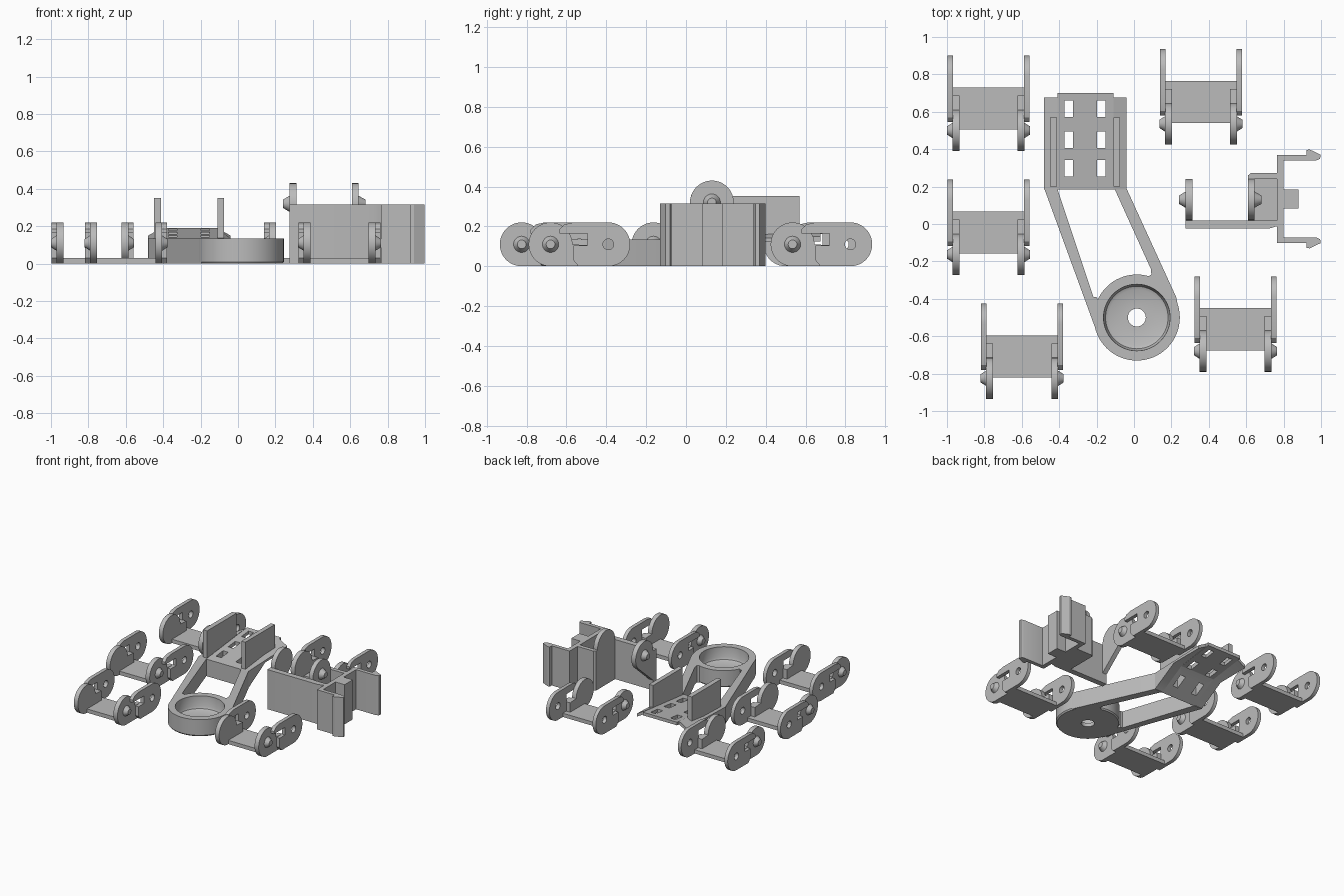
import bpy, bmesh, math
from mathutils import Matrix

if "Cube" in bpy.data.objects:
    bpy.data.objects.remove(bpy.data.objects["Cube"])

grey = bpy.data.materials.new("plain_grey")
grey.diffuse_color = (0.5, 0.5, 0.5, 1)
grey.use_nodes = True
grey.node_tree.nodes["Principled BSDF"].inputs["Base Color"].default_value = grey.diffuse_color

# depth axis -> matrix taking (p, q, depth) to world
AXES = {'X': Matrix(((0, 0, 1, 0), (1, 0, 0, 0), (0, 1, 0, 0), (0, 0, 0, 1))),
        'Z': Matrix.Identity(4)}


def add(name, mesh, loc=(0, 0, 0)):
    ob = bpy.data.objects.new(name, mesh)
    ob.location = loc
    bpy.context.collection.objects.link(ob)
    return ob


def finish(bm, name):
    bmesh.ops.remove_doubles(bm, verts=bm.verts, dist=1e-5)
    bmesh.ops.recalc_face_normals(bm, faces=bm.faces)
    me = bpy.data.meshes.new(name)
    bm.to_mesh(me)
    bm.free()
    me.materials.append(grey)
    me.shade_smooth()
    me.set_sharp_from_angle(angle=math.radians(30))
    return me


def sheet(name, loops, a, b, axis='Z'):
    """Flat outline (first loop) with holes (other loops), from depth a to b."""
    cu = bpy.data.curves.new(name, 'CURVE')
    cu.dimensions, cu.fill_mode, cu.extrude = '2D', 'BOTH', abs(b - a) / 2
    for pts in loops:
        sp = cu.splines.new('POLY')
        sp.points.add(len(pts) - 1)
        for point, (p, q) in zip(sp.points, pts):
            point.co = (p, q, 0, 1)
        sp.use_cyclic_u = True
    ob = add(name, cu)
    dg = bpy.context.evaluated_depsgraph_get()
    me = bpy.data.meshes.new_from_object(ob.evaluated_get(dg))
    bm = bmesh.new()
    bm.from_mesh(me)
    bpy.data.objects.remove(ob)
    bpy.data.curves.remove(cu)
    bpy.data.meshes.remove(me)
    bm.transform(AXES[axis] @ Matrix.Translation((0, 0, (a + b) / 2)))
    return finish(bm, name)


def lathe(name, profile, n=48):
    """Closed (r, z) profile spun about z."""
    bm = bmesh.new()
    rings = [[bm.verts.new((r * math.cos(t), r * math.sin(t), z)) for r, z in profile]
             for t in (2 * math.pi * i / n for i in range(n))]
    m = len(profile)
    for i in range(n):
        s, t = rings[i], rings[(i + 1) % n]
        for j in range(m):
            k = (j + 1) % m
            bm.faces.new((s[j], t[j], t[k], s[k]))
    return finish(bm, name)


def arc(cx, cy, r, a0, a1, n=24):
    return [(cx + r * math.cos(math.radians(a0 + (a1 - a0) * i / n)),
             cy + r * math.sin(math.radians(a0 + (a1 - a0) * i / n))) for i in range(n + 1)]


def circle(cx, cy, r, n=24):
    return arc(cx, cy, r, 0, 360, n)[:-1]


def rect(x0, x1, y0, y1):
    return [(x0, y0), (x1, y0), (x1, y1), (x0, y1)]


def pin(name, x0, x1, y, z):
    """Tapered pin pointing along x."""
    bm = bmesh.new()
    bmesh.ops.create_cone(bm, cap_ends=True, segments=24, radius1=0.044, radius2=0.022,
                          depth=abs(x1 - x0))
    turn = Matrix.Rotation(math.copysign(math.pi / 2, x1 - x0), 4, 'Y')
    bm.transform(Matrix.Translation(((x0 + x1) / 2, y, z)) @ turn)
    return finish(bm, name)


# Chain links: one set of meshes, placed five times
outer = [(0.045, 0.165), (0.045, 0.185), (0.07, 0.21), (0.115, 0.22)] + \
    arc(0.29, 0.11, 0.11, 90, -90) + \
    [(0.14, 0.0), (0.115, 0.03), (0.115, 0.105), (0.185, 0.105), (0.185, 0.165)]
inner = arc(0, 0.11, 0.11, 0, 270, 36) + [(0.187, 0.0), (0.187, 0.105)]
link_parts = [
    sheet("link_floor", [rect(-0.17, 0.17, 0.005, 0.21)], 0, 0.03),
    sheet("link_crossbar", [rect(-0.2, 0.2, 0.187, 0.23)], 0, 0.03)]
for s, side in ((-1, "left"), (1, "right")):
    link_parts += [
        sheet(f"link_outer_plate_{side}", [outer, circle(0.29, 0.11, 0.027)],
              s * 0.19, s * 0.219, 'X'),
        sheet(f"link_inner_plate_{side}", [inner], s * 0.156, s * 0.192, 'X'),
        pin(f"link_pin_{side}", s * 0.187, s * 0.222, 0, 0.11)]
for i, (x, y) in enumerate([(-0.778, 0.5), (-0.778, -0.163), (-0.598, -0.825),
                            (0.358, 0.535), (0.543, -0.68)]):
    for me in link_parts:
        add(f"{me.name}_{i + 1}", me, (x, y, 0))

# Arm: cup ring with a centre hole
add("cup", lathe("cup", [(0.048, 0), (0.222, 0), (0.23, 0.01), (0.23, 0.135), (0.178, 0.135),
                         (0.175, 0.055), (0.167, 0.038), (0.15, 0.03), (0.048, 0.03)], 64),
    (0.015, -0.5, 0))
# Two struts from cup to platform
add("left_strut", sheet("left_strut", [[(-0.48, 0.19), (-0.195, -0.59), (-0.185, -0.425),
                                        (-0.2, -0.39), (-0.217, -0.39), (-0.41, 0.19)]], 0, 0.135))
add("right_strut", sheet("right_strut", [[(-0.105, 0.19), (0.09, -0.24), (0.093, -0.27),
                                          (0.07, -0.285), (0.16, -0.33), (0.232, -0.42),
                                          (0.225, -0.39), (-0.04, 0.19)]], 0, 0.135))


# Sloped platform with six slots and two upright cheeks
def ramp(y1):
    return [(0.185, 0), (0.4, 0.125), (y1, 0.165), (y1, 0.19), (0.185, 0.135)]


platform = add("platform", sheet("platform", [ramp(0.70)], -0.41, -0.11, 'X'))
bm = bmesh.new()
for x in (-0.348, -0.175):
    for y in (0.617, 0.45, 0.298):
        bmesh.ops.create_cube(bm, size=1, matrix=Matrix.Translation((x, y, 0.1)) @
                              Matrix.Diagonal((0.046, 0.088, 0.5, 1)))
cutter = add("slot_cutter", finish(bm, "slot_cutter"))
cutter.hide_render = True
cutter.hide_viewport = True
cut = platform.modifiers.new("slots", 'BOOLEAN')
cut.operation, cut.solver, cut.object = 'DIFFERENCE', 'EXACT', cutter
for side, x0, x1 in (("left", -0.41, -0.48), ("right", -0.11, -0.04)):
    flank = sheet(f"{side}_flank", [ramp(0.675)], x0, x1, 'X')
    for v in flank.vertices:
        if abs(v.co.x - x1) < 1e-3 and v.co.y > 0.5:
            v.co.z -= 0.04
    add(f"{side}_flank", flank)
for side, x0, x1 in (("left", -0.45, -0.412), ("right", -0.11, -0.075)):
    add(f"{side}_cheek", sheet(f"{side}_cheek", [[(0.2, 0.1), (0.4, 0.14), (0.57, 0.16),
                                                  (0.57, 0.352), (0.2, 0.352)]], x0, x1, 'X'))

# Clip bracket: upright walls seen in plan
H = 0.315
MID = 0.134
add("bracket_wall", sheet("bracket_wall", [[(0.275, 0.02), (0.275, -0.025), (0.72, -0.025),
                                            (0.77, -0.01), (0.77, 0.02)]], 0, H))
add("bracket_back", sheet("bracket_back", [rect(0.765, 0.80, -0.1, 0.37)], 0, H))
add("bracket_pocket_wall", sheet("bracket_pocket_wall", [[(0.61, 0.24), (0.77, 0.24), (0.77, 0.272),
                                                          (0.625, 0.272), (0.61, 0.26)]], 0, H))
add("bracket_pocket_floor", sheet("bracket_pocket_floor", [rect(0.615, 0.77, 0.01, 0.25)], 0, 0.03))
add("bracket_block", sheet("bracket_block", [rect(0.795, 0.88, 0.083, 0.185)], 0, H))
for s, side in ((-1, "front"), (1, "rear")):
    hook = [(0.765, 0.206), (0.975, 0.206), (0.995, 0.215), (0.998, 0.236),
            (0.94, 0.264), (0.922, 0.262), (0.922, 0.236), (0.765, 0.236)]
    add(f"bracket_hook_{side}", sheet(f"bracket_hook_{side}",
                                      [[(x, MID + s * d) for x, d in hook]], 0, H))
# Rounded ears with pins
round_top = arc(0.13, 0.32, 0.11, 0, 180)
add("outer_ear", sheet("outer_ear", [arc(0.13, 0.32, 0.11, -40, 180) + [(0.02, 0.08)]],
                       0.275, 0.312, 'X'))
add("inner_ear", sheet("inner_ear", [round_top + [(0.02, 0), (0.24, 0)]], 0.61, 0.645, 'X'))
add("outer_ear_pin", pin("outer_ear_pin", 0.277, 0.24, 0.13, 0.32))
add("inner_ear_pin", pin("inner_ear_pin", 0.643, 0.682, 0.13, 0.32))
